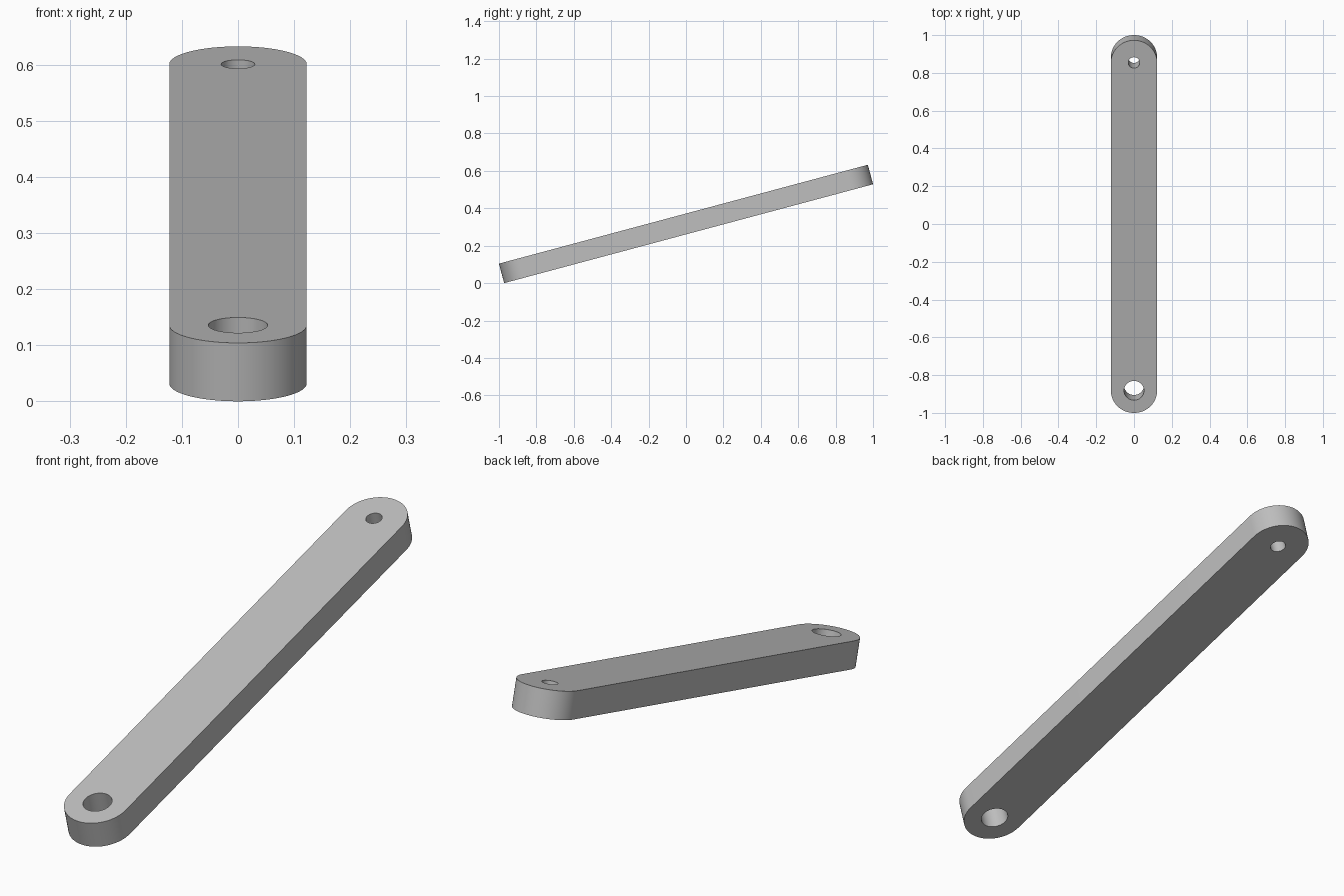
import bpy
import bmesh
from math import sin, cos, pi, radians
from mathutils import Matrix, Vector

cube = bpy.data.objects.get("Cube")
if cube:
    bpy.data.objects.remove(cube, do_unlink=True)

TILT = radians(15)
LENGTH, RADIUS, THICK = 2.042, 0.1225, 0.1077
FRONT_HOLE, REAR_HOLE = 0.053, 0.03
REACH = LENGTH / 2 - RADIUS          # distance from centre to each end's axis


def arc(cy, radius, start, sweep, steps):
    return [(radius * cos(start + sweep * i / steps),
             cy + radius * sin(start + sweep * i / steps)) for i in range(steps + 1)]


def add_loop(curve, points):
    spline = curve.splines.new("POLY")
    spline.points.add(len(points) - 1)
    for p, (x, y) in zip(spline.points, points):
        p.co = (x, y, 0, 1)
    spline.use_cyclic_u = True


# Flat outline with rounded ends and a hole at each end, extruded to thickness
profile = bpy.data.curves.new("bar_profile", "CURVE")
profile.dimensions = "2D"
profile.fill_mode = "BOTH"
profile.extrude = THICK / 2
add_loop(profile, arc(REACH, RADIUS, 0, pi, 32) + arc(-REACH, RADIUS, pi, pi, 32))
add_loop(profile, arc(-REACH, FRONT_HOLE, 0, 2 * pi, 48)[:-1])
add_loop(profile, arc(REACH, REAR_HOLE, 0, 2 * pi, 48)[:-1])

helper = bpy.data.objects.new("bar_profile", profile)
bpy.context.collection.objects.link(helper)
bpy.context.view_layer.update()
depsgraph = bpy.context.evaluated_depsgraph_get()
mesh = bpy.data.meshes.new_from_object(helper.evaluated_get(depsgraph))
bpy.data.objects.remove(helper, do_unlink=True)

# Weld caps to walls, tilt the bar and rest it on the ground
bm = bmesh.new()
bm.from_mesh(mesh)
bmesh.ops.remove_doubles(bm, verts=bm.verts, dist=1e-5)
bmesh.ops.recalc_face_normals(bm, faces=bm.faces)
bm.transform(Matrix.Rotation(TILT, 4, "X"))
bm.transform(Matrix.Translation(Vector((0, 0, -min(v.co.z for v in bm.verts)))))
bm.to_mesh(mesh)
bm.free()

bar = bpy.data.objects.new("link_bar", mesh)
mesh.name = "link_bar"
bpy.context.collection.objects.link(bar)

# Plain grey finish
grey = bpy.data.materials.new("plain_grey")
grey.use_nodes = True
colour = (0.52, 0.52, 0.52, 1)
grey.diffuse_color = colour
grey.node_tree.nodes["Principled BSDF"].inputs["Base Color"].default_value = colour
mesh.materials.clear()
mesh.materials.append(grey)

bpy.ops.object.select_all(action="DESELECT")
bar.select_set(True)
bpy.context.view_layer.objects.active = bar
bpy.ops.object.shade_smooth_by_angle(angle=radians(30))
